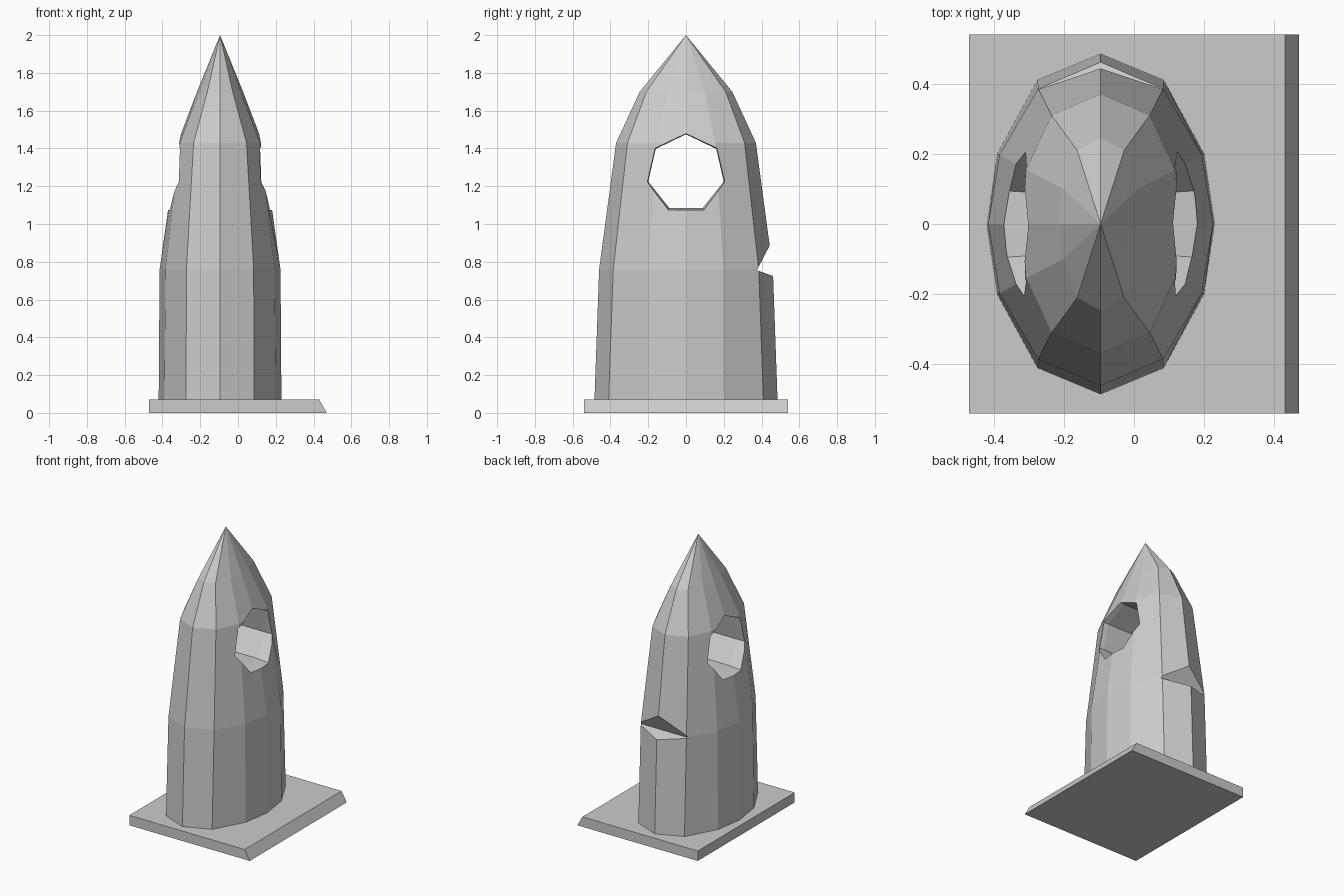
import bpy
import math

if "Cube" in bpy.data.objects:
    bpy.data.objects.remove(bpy.data.objects["Cube"], do_unlink=True)

stone = bpy.data.materials.new("plain_grey")
stone.use_nodes = True
GREY = (0.6, 0.6, 0.6, 1)
stone.diffuse_color = GREY
stone.node_tree.nodes["Principled BSDF"].inputs["Base Color"].default_value = GREY


def loft(name, rings, apex=None):
    """Closed solid through equal rings, ending in a cap or a point."""
    n = len(rings[0])
    verts = [p for ring in rings for p in ring]
    faces = [tuple(reversed(range(n)))]
    for r in range(len(rings) - 1):
        a, b = r * n, (r + 1) * n
        faces += [(a + i, a + (i + 1) % n, b + (i + 1) % n, b + i) for i in range(n)]
    last = (len(rings) - 1) * n
    if apex:
        verts.append(apex)
        faces += [(last + i, last + (i + 1) % n, len(verts) - 1) for i in range(n)]
    else:
        faces.append(tuple(range(last, last + n)))
    mesh = bpy.data.meshes.new(name)
    mesh.from_pydata(verts, [], faces)
    mesh.materials.append(stone)
    obj = bpy.data.objects.new(name, mesh)
    bpy.context.collection.objects.link(obj)
    return obj


def cut(target, cutter):
    cutter.hide_render = True
    mod = target.modifiers.new("cut", 'BOOLEAN')
    mod.operation = 'DIFFERENCE'
    mod.solver = 'EXACT'
    mod.object = cutter
    bpy.context.view_layer.objects.active = target
    bpy.ops.object.modifier_apply(modifier=mod.name)
    bpy.data.objects.remove(cutter, do_unlink=True)


# Base slab with one sloping end
def slab_ring(z, right):
    return [(-0.47, -0.54, z), (right, -0.54, z), (right, 0.54, z), (-0.47, 0.54, z)]


loft("base_slab", [slab_ring(0, 0.47), slab_ring(0.07, 0.43)])

# Twelve-sided tapering tower: each ring is mirrored from one quarter
CX = -0.095


def tower_ring(z, side, low, high, back):
    quarter = [(side, 0), low, high, (0, back)]
    half = quarter + [(-x, y) for x, y in reversed(quarter[:-1])]
    full = half + [(x, -y) for x, y in reversed(half[1:-1])]
    return [(CX + x, y, z) for x, y in full]


tower = loft("tower", [
    tower_ring(0.06, 0.325, (0.295, 0.2), (0.18, 0.41), 0.485),
    tower_ring(0.76, 0.32, (0.288, 0.198), (0.178, 0.385), 0.46),
    tower_ring(1.43, 0.225, (0.212, 0.155), (0.14, 0.31), 0.37),
    tower_ring(1.70, 0.122, (0.107, 0.1), (0.067, 0.21), 0.245),
], apex=(CX, 0, 2.0))


# Seven-sided opening right through, slightly flared at both mouths
def hole_ring(x, r):
    return [(CX + x, r * math.sin(a), 1.27 + r * math.cos(a))
            for a in (-math.tau * i / 7 for i in range(7))]


cut(tower, loft("hole_cutter", [
    hole_ring(-0.4, 0.236), hole_ring(-0.18, 0.205),
    hole_ring(0.18, 0.205), hole_ring(0.4, 0.236)]))

# Wedge notch in the back
wedge = [(0.375, 0.755), (0.545, 0.695), (0.505, 1.005)]
cut(tower, loft("notch_cutter", [
    [(CX + s, y, z) for y, z in wedge] for s in (-0.4, 0.4)]))
